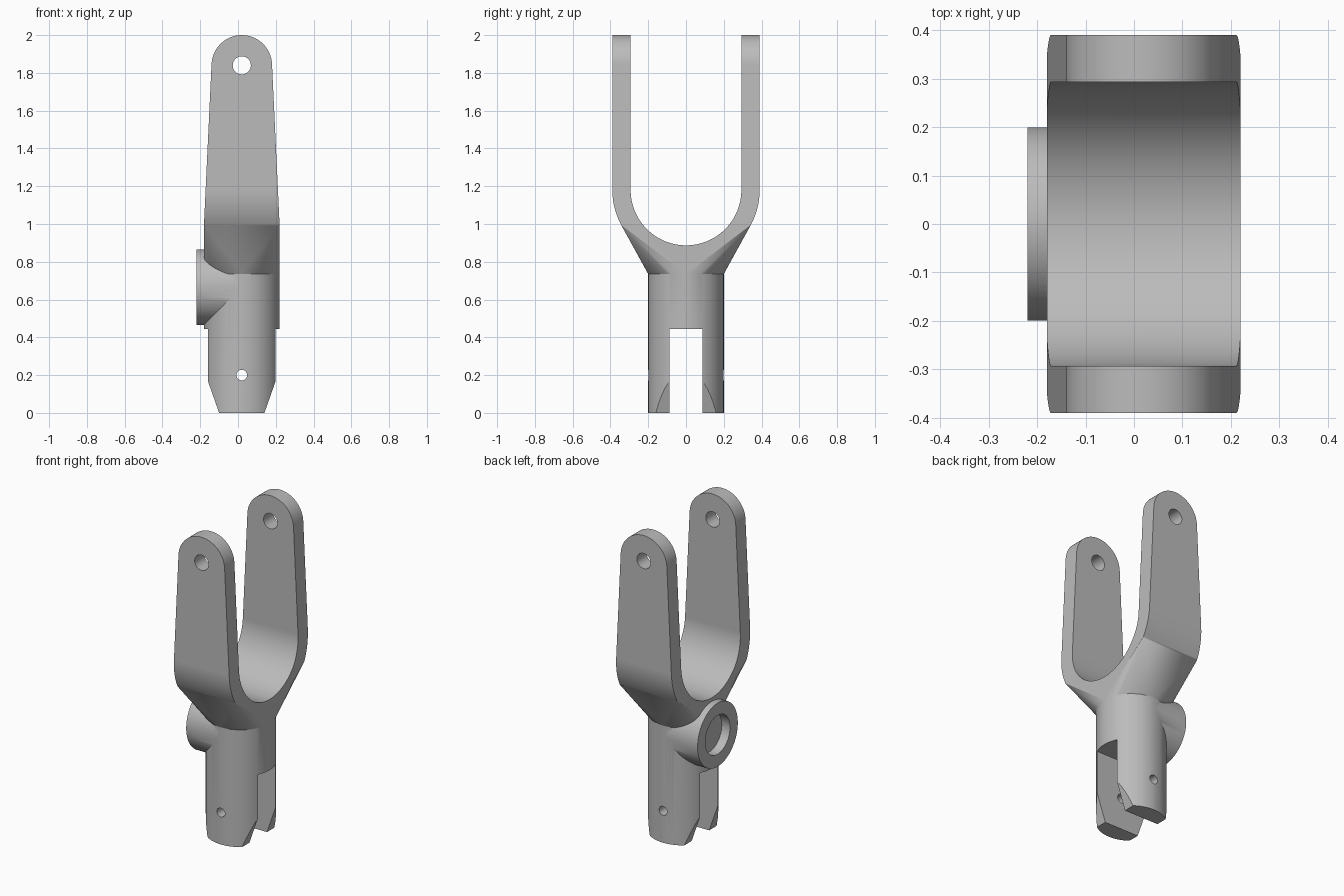
import bpy, bmesh
from math import sin, cos, pi, sqrt, radians

old = bpy.data.objects.get("Cube")
if old:
    bpy.data.objects.remove(old)

CX = 0.02        # x of the shank axis
R = 0.2          # shank radius
NECK = 0.735     # height where the shank flares into the fork
BEND = 1.18      # centre height of the U bend
OUTER, INNER = 0.39, 0.293
EYE, EYE_R = 1.84, 0.16

steel = bpy.data.materials.new("grey_steel")
steel.use_nodes = True
grey = (0.5, 0.5, 0.5, 1)
steel.diffuse_color = grey
steel.node_tree.nodes["Principled BSDF"].inputs["Base Color"].default_value = grey


def arc(cx, cy, r, a0, a1, n):
    """Points on an arc, angles in degrees."""
    return [(cx + r * cos(radians(a0 + (a1 - a0) * i / n)),
             cy + r * sin(radians(a0 + (a1 - a0) * i / n))) for i in range(n + 1)]


def circle(cx, cy, r, n=48):
    return arc(cx, cy, r, 0, 360, n)[:-1]


def to_object(bm, name):
    bmesh.ops.recalc_face_normals(bm, faces=bm.faces)
    mesh = bpy.data.meshes.new(name)
    bm.to_mesh(mesh)
    bm.free()
    mesh.materials.append(steel)
    obj = bpy.data.objects.new(name, mesh)
    bpy.context.collection.objects.link(obj)
    return obj


def prism(name, pts, axis, lo, hi):
    """Extrude a profile: (y, z) points along x, or (x, z) points along y."""
    bm = bmesh.new()
    place = (lambda a, b, t: (t, a, b)) if axis == "x" else (lambda a, b, t: (a, t, b))
    ends = [[bm.verts.new(place(a, b, t)) for a, b in pts] for t in (lo, hi)]
    for end in ends:
        bm.faces.new(end)
    for i in range(len(pts)):
        j = (i + 1) % len(pts)
        bm.faces.new((ends[0][i], ends[0][j], ends[1][j], ends[1][i]))
    return to_object(bm, name)


def combine(obj, tool, operation):
    tool.hide_render = True
    mod = obj.modifiers.new("combine", "BOOLEAN")
    mod.operation, mod.solver, mod.object = operation, "EXACT", tool
    bpy.context.view_layer.objects.active = obj
    bpy.ops.object.modifier_apply(modifier=mod.name)
    bpy.data.objects.remove(tool)


def half_width(z):
    """Half width in x of the tapered fork with its rounded tip."""
    if z > EYE + 0.0076:
        return sqrt(max(EYE_R ** 2 - (z - EYE) ** 2, 0))
    return R - max(z - 1, 0) * 0.0472


def half_depth(z):
    """Half depth in y of the outside of the U."""
    return sqrt(OUTER ** 2 - (BEND - z) ** 2) if z < BEND else OUTER


# Solid fork: hull from the round neck through a stack of rectangles
bm = bmesh.new()
for x, y in circle(CX, 0, R, 64):
    bm.verts.new((x, y, NECK))
levels = [z for _, z in arc(0, BEND, OUTER, -28.9, 0, 12)] + [1.0]
levels += [z for _, z in arc(0, EYE, EYE_R, 2.7, 90, 20)]
for z in levels:
    for sx in (-1, 1):
        for sy in (-1, 1):
            bm.verts.new((CX + sx * half_width(z), sy * half_depth(z), z))
bmesh.ops.remove_doubles(bm, verts=bm.verts, dist=0.0002)
hull = bmesh.ops.convex_hull(bm, input=bm.verts)
loose = [v for v in bm.verts if not v.link_faces]
bmesh.ops.delete(bm, geom=loose, context="VERTS")

# Shank: pull the open neck ring down to the ground
low = [f for f in bm.faces if all(v.co.z < NECK + 0.001 for v in f.verts)]
bmesh.ops.delete(bm, geom=low, context="FACES")
rim = [e for e in bm.edges if e.is_boundary]
pulled = bmesh.ops.extrude_edge_only(bm, edges=rim)["geom"]
for v in pulled:
    if isinstance(v, bmesh.types.BMVert):
        v.co.z = 0
bmesh.ops.holes_fill(bm, edges=[e for e in bm.edges if e.is_boundary])
bmesh.ops.dissolve_limit(bm, angle_limit=radians(0.2), verts=bm.verts, edges=bm.edges)
fork = to_object(bm, "clevis_fork")

# Side boss with a shallow round recess
combine(fork, prism("boss", circle(0, 0.665, R - 0.0005, 64), "x", -0.22, CX), "UNION")
combine(fork, prism("boss_recess", circle(0, 0.665, 0.122), "x", -0.3, -0.163), "DIFFERENCE")

# U-shaped gap between the fork arms
gap = arc(0, BEND, INNER, 180, 360, 48) + [(INNER, 2.2), (-INNER, 2.2)]
combine(fork, prism("fork_gap", gap, "x", -0.5, 0.5), "DIFFERENCE")

# Slot through the lower shank
slot = [(-0.087, -0.1), (0.087, -0.1), (0.087, 0.443), (-0.087, 0.443)]
combine(fork, prism("shank_slot", slot, "x", -0.5, 0.5), "DIFFERENCE")

# Sloped flats on both sides of the shank foot
for s in (-1, 1):
    wedge = [(CX + s * x, z) for x, z in
             ((0.085, -0.1), (0.215, 0.27), (0.4, 0.27), (0.4, -0.1))]
    combine(fork, prism("foot_bevel", wedge, "y", -0.5, 0.5), "DIFFERENCE")

# Cross holes for the pins
for z, r in ((EYE, 0.048), (0.2, 0.028)):
    combine(fork, prism("pin_hole", circle(CX, z, r, 32), "y", -0.6, 0.6), "DIFFERENCE")

# Smooth curved faces, keeping hard edges
bpy.ops.object.select_all(action="DESELECT")
fork.select_set(True)
bpy.context.view_layer.objects.active = fork
bpy.ops.object.shade_smooth_by_angle(angle=radians(25))
weighted = fork.modifiers.new("even_shading", "WEIGHTED_NORMAL")
weighted.keep_sharp = True
